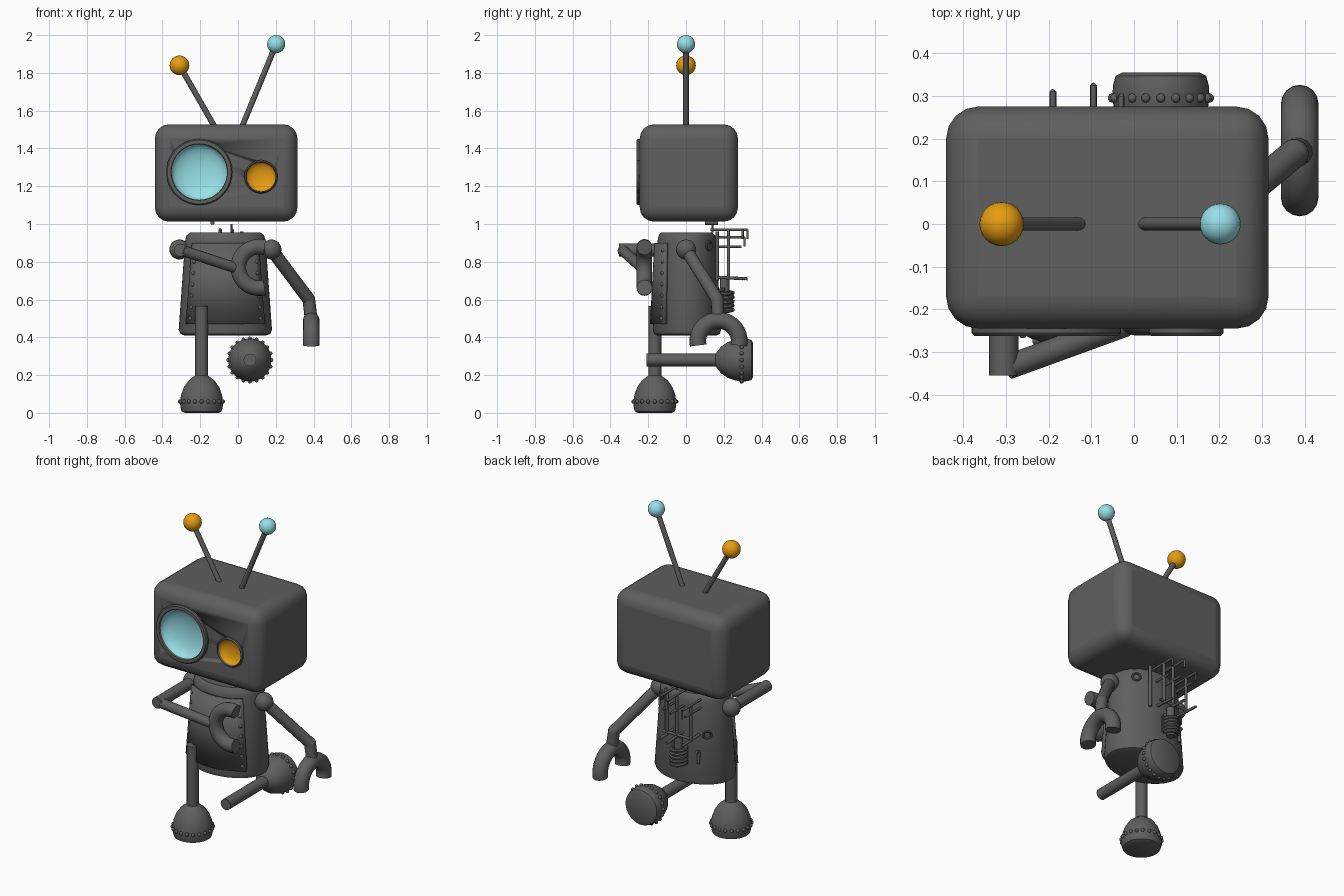
import bpy, bmesh
from math import sin, cos, pi, radians, sqrt
from mathutils import Vector, Matrix

if "Cube" in bpy.data.objects:
    bpy.data.objects.remove(bpy.data.objects["Cube"])


def material(name, rgb):
    m = bpy.data.materials.new(name)
    m.use_nodes = True
    m.diffuse_color = (*rgb, 1)
    m.node_tree.nodes["Principled BSDF"].inputs["Base Color"].default_value = (*rgb, 1)
    return m


GREY = material("dark grey metal", (0.115, 0.115, 0.115))
BLUE = material("pale blue", (0.31, 0.75, 0.80))
ORANGE = material("amber", (0.80, 0.34, 0.006))


def finish(name, bm, mat, matrix=Matrix(), angle=40):
    bmesh.ops.recalc_face_normals(bm, faces=bm.faces)
    mesh = bpy.data.meshes.new(name)
    bm.to_mesh(mesh)
    bm.free()
    mesh.transform(matrix)
    mesh.materials.append(mat)
    ob = bpy.data.objects.new(name, mesh)
    bpy.context.collection.objects.link(ob)
    smooth(ob, angle)
    return ob


def smooth(ob, angle=40):
    bpy.ops.object.select_all(action='DESELECT')
    ob.select_set(True)
    bpy.context.view_layer.objects.active = ob
    bpy.ops.object.shade_smooth_by_angle(angle=radians(angle))


def lathe(name, profile, mat, matrix=Matrix(), n=40):
    """Spin (radius, height) points around the local z axis."""
    bm = bmesh.new()
    vs = [bm.verts.new((r, 0, z)) for r, z in profile]
    es = [bm.edges.new(p) for p in zip(vs, vs[1:])]
    bmesh.ops.spin(bm, geom=vs + es, cent=(0, 0, 0), axis=(0, 0, 1),
                   angle=2 * pi, steps=n, use_duplicate=False)
    bmesh.ops.remove_doubles(bm, verts=bm.verts, dist=1e-5)
    return finish(name, bm, mat, matrix)


def tube(name, points, radius, mat=GREY, sides=4):
    """Round bar along a path, with flat capped ends."""
    cu = bpy.data.curves.new(name, 'CURVE')
    cu.dimensions = '3D'
    cu.bevel_depth, cu.bevel_resolution, cu.use_fill_caps = radius, sides, True
    sp = cu.splines.new('POLY')
    sp.points.add(len(points) - 1)
    for p, co in zip(sp.points, points):
        p.co = (*co, 1)
    ob = bpy.data.objects.new(name, cu)
    bpy.context.collection.objects.link(ob)
    cu.materials.append(mat)
    bpy.ops.object.select_all(action='DESELECT')
    ob.select_set(True)
    bpy.context.view_layer.objects.active = ob
    bpy.ops.object.convert(target='MESH')
    smooth(bpy.context.object)
    return bpy.context.object


def balls(name, centres, radius, mat=GREY, matrix=Matrix(), detail=24):
    bm = bmesh.new()
    for c in centres:
        bmesh.ops.create_uvsphere(bm, u_segments=detail, v_segments=detail // 2,
                                  radius=radius, matrix=Matrix.Translation(c))
    return finish(name, bm, mat, matrix)


def arc(centre, radius, start, end, u, v, n=20):
    c, u, v = Vector(centre), Vector(u), Vector(v)
    angles = [radians(start + (end - start) * i / n) for i in range(n + 1)]
    return [c + radius * (cos(a) * u + sin(a) * v) for a in angles]


X, Y, Z = Vector((1, 0, 0)), Vector((0, 1, 0)), Vector((0, 0, 1))

# Head: rounded box with eye sockets
bm = bmesh.new()
bmesh.ops.create_cube(bm, size=1, matrix=Matrix.Translation((-0.0625, 0.015, 1.27))
                      @ Matrix.Diagonal((0.755, 0.52, 0.515, 1)))
head = finish("head", bm, GREY)
bevel = head.modifiers.new("round", 'BEVEL')
bevel.width, bevel.segments = 0.075, 4

# Eyes: dished lens inside a raised rim
for side, x, z, rim, lens, mat in (("right", -0.205, 1.275, 0.175, 0.147, BLUE),
                                   ("left", 0.122, 1.25, 0.088, 0.077, ORANGE)):
    face = Matrix.Translation((x, -0.245, z)) @ Matrix.Rotation(pi / 2, 4, 'X')
    depth = lens * 0.4
    lathe(side + "_eye_rim", [(lens, -0.02), (rim, -0.02), (rim, 0.01), (rim - 0.006, 0.017),
                              (lens + 0.003, 0.017), (lens, 0.012), (lens, -0.02)], GREY, face)
    lathe(side + "_eye_lens", [(lens * sin(i * pi / 16), 0.005 - depth * cos(i * pi / 16))
                               for i in range(9)], mat, face)
    cutter = lathe(side + "_eye_cutter", [(0, -depth - 0.02), (lens + 0.002, -depth - 0.02),
                                          (lens + 0.002, 0.1), (0, 0.1)], GREY, face)
    cutter.hide_render = True
    cutter.hide_viewport = True
    cut = head.modifiers.new("socket", 'BOOLEAN')
    cut.object, cut.operation = cutter, 'DIFFERENCE'

# Antennae
for side, tip, base, r, mat in (("right", (-0.31, 0, 1.84), (-0.115, 0, 1.50), 0.052, ORANGE),
                                ("left", (0.202, 0, 1.952), (0.015, 0, 1.50), 0.048, BLUE)):
    tube(side + "_antenna", [base, tip], 0.015)
    balls(side + "_antenna_ball", [tip], r, mat)

# Body: tapered oval drum
CX, CY, FLAT = -0.067, 0.005, 0.73
oval = Matrix.Translation((CX, CY, 0)) @ Matrix.Diagonal((1, FLAT, 1, 1))
lathe("body", [(0, 0.41), (0.215, 0.41), (0.238, 0.418), (0.247, 0.44), (0.213, 0.91),
               (0.205, 0.94), (0.185, 0.955), (0, 0.955)], GREY, oval, 48)


def shell(x, z, out=0.0, front=-1):
    """Point on the body wall at offset x from its axis."""
    r = 0.247 - (z - 0.44) * 0.072 + out
    return Vector((CX + x, CY + front * FLAT * sqrt(max(r * r - x * x, 0)), z))


# Front plate follows the body wall, with rivet columns
bm = bmesh.new()
rows = [[bm.verts.new(shell((i / 8 - 1) * w, z, 0.012)) for i in range(17)]
        for z, w in ((0.47, 0.205), (0.90, 0.172))]
for i in range(16):
    bm.faces.new((rows[0][i], rows[0][i + 1], rows[1][i + 1], rows[1][i]))
bmesh.ops.recalc_face_normals(bm, faces=bm.faces)
plate = finish("front_plate", bm, GREY)
solid = plate.modifiers.new("thickness", 'SOLIDIFY')
solid.thickness, solid.offset = 0.016, 0
balls("plate_rivets", [shell(s * (0.185 - 0.025 * i / 6), 0.5 + 0.06 * i, 0.018)
                       for s in (-1, 1) for i in range(7)], 0.011, detail=10)

# Shoulders
balls("shoulders", [(-0.31, 0, 0.865), (0.177, 0, 0.865)], 0.053)

# Right arm reaches forward and across the chest
tube("right_upper_arm", [(-0.305, 0, 0.862), (-0.305, -0.355, 0.862)], 0.034)
tube("right_forearm", [(-0.295, -0.335, 0.86), (-0.02, -0.235, 0.77)], 0.029)
tube("right_hand", arc((0.112, -0.22, 0.77), 0.11, 75, 285, X, Z), 0.041, sides=6)

# Left arm hangs out and back
tube("left_upper_arm", [(0.177, 0, 0.865), (0.375, 0.165, 0.60)], 0.034)
balls("left_elbow", [(0.375, 0.165, 0.60)], 0.034)
tube("left_forearm", [(0.375, 0.165, 0.60), (0.388, 0.17, 0.49)], 0.034)
tube("left_hand", arc((0.388, 0.172, 0.38), 0.11, -12, 192, Y, Z), 0.044, sides=6)

# Legs: one standing, one kicked back with its sole facing the rear
standing = Matrix.Translation((-0.193, -0.165, 0))
kicked = Matrix.Translation((0.063, 0.355, 0.28)) @ Matrix.Rotation(pi / 2, 4, 'X')
foot = [(0, 0), (0.09, 0), (0.106, 0.008), (0.112, 0.03), (0.114, 0.06), (0.108, 0.095),
        (0.094, 0.135), (0.07, 0.17), (0.045, 0.19), (0.03, 0.2), (0, 0.2)]
for side, pose in (("right", standing), ("left", kicked)):
    lathe(side + "_foot", foot, GREY, pose)
    balls(side + "_foot_rivets", [(0.114 * cos(a * pi / 10), 0.114 * sin(a * pi / 10), 0.06)
                                  for a in range(20)], 0.011, GREY, pose, 10)
    tube(side + "_leg", [pose @ Vector((0, 0, 0.18)), pose @ Vector((0, 0, 0.565))], 0.034)

# Back machinery: pipe frame, brackets and trays
for i, (x, reach, top) in enumerate(((-0.19, 0.31, 0.93), (-0.095, 0.325, 0.97), (-0.03, 0.30, 0.97))):
    tube(f"back_pipe_{i}", [(x, 0.225, 0.71), (x, 0.225, top)], 0.009)
    for z in (top, 0.88):
        tube(f"back_pipe_bar_{i}", [(x, 0.13, z), (x, reach - 0.03 * (z < top), z)], 0.007)
    tube(f"back_pipe_foot_{i}", [(x, 0.14, 0.72), (x, reach, 0.71)], 0.008)
    tube(f"back_pipe_hook_{i}", [(x, reach, top), (x, reach, top - 0.05)], 0.006)
tube("back_crossbar", [(-0.19, 0.225, 0.725), (0.0, 0.225, 0.725)], 0.008)
tube("back_riser", [(0.02, 0.165, 0.70), (0.02, 0.165, 0.96)], 0.009)

# Coil below the pipes
tube("back_coil", [(-0.095 + 0.042 * cos(t * pi / 8), 0.205 + 0.042 * sin(t * pi / 8),
                    0.54 + 0.0014 * t) for t in range(81)], 0.011, sides=2)
tube("back_coil_core", [(-0.095, 0.205, 0.53), (-0.095, 0.205, 0.71)], 0.024)

# Ring ports and a lever on the rear wall
for name, x, z in (("left_port", 0.15, 0.885), ("right_port", -0.165, 0.72)):
    c = shell(x, z, 0.004, 1)
    out = Vector((x * FLAT * FLAT, c.y - CY, 0)).normalized()
    tube(name, arc(c, 0.022, 0, 360, out.cross(Z), Z), 0.007, sides=2)
tube("back_lever", [shell(-0.13, 0.55, 0.01, 1), shell(-0.13, 0.62, 0.01, 1),
                    shell(-0.13, 0.63, 0.04, 1)], 0.009)

# Loose neck fittings under the head
tube("neck_pipe", [(-0.135, 0.1, 1.008), (-0.135, 0.17, 1.008)], 0.012)
tube("neck_wire", [(-0.035, 0.14, 0.955), (-0.035, 0.14, 1.0)], 0.005)
